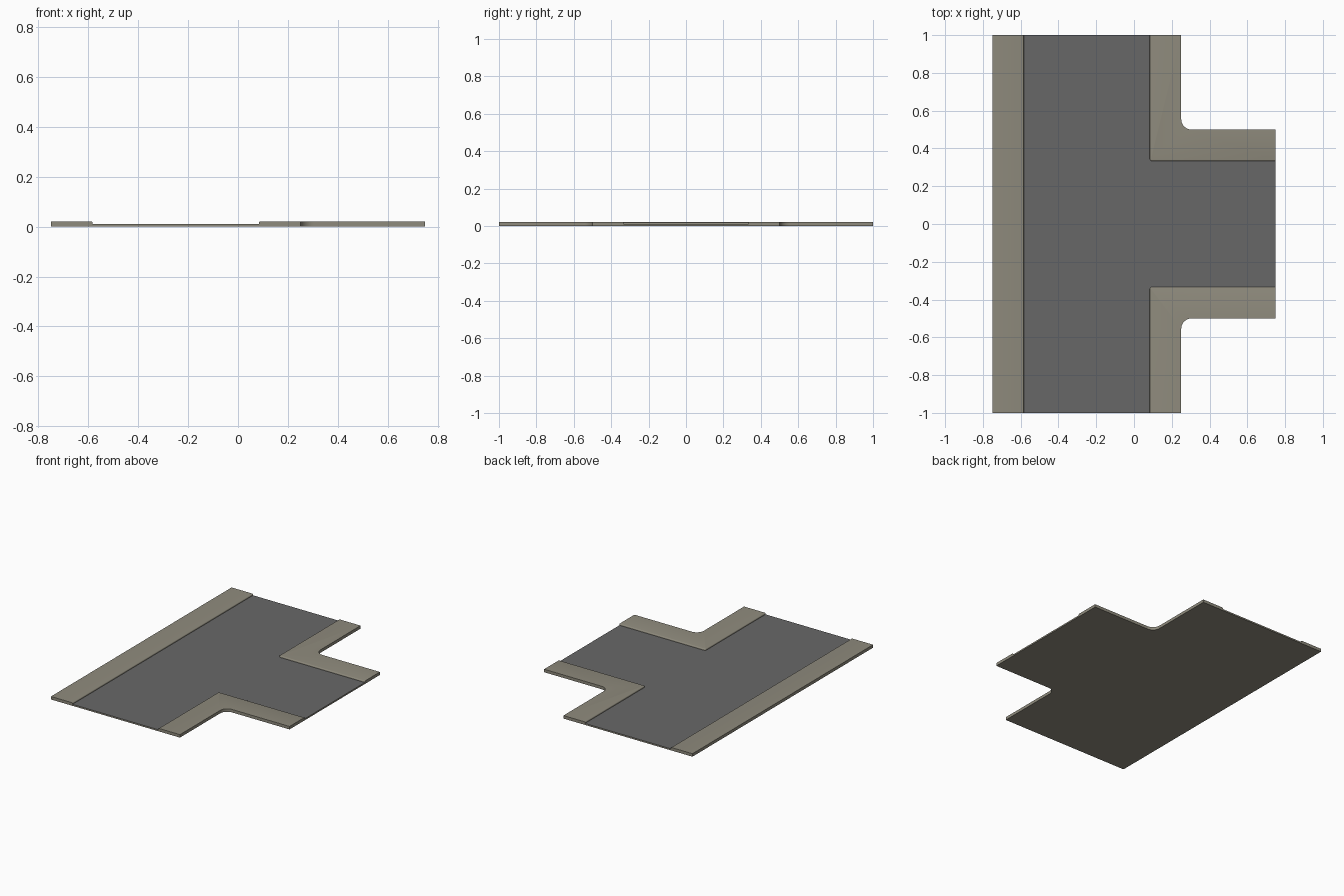
import bpy, bmesh, math

if "Cube" in bpy.data.objects:
    bpy.data.objects.remove(bpy.data.objects["Cube"])

CURB_H, ROAD_H, W = 0.021, 0.0105, 1 / 6
X0, X1, Y1 = -0.75, 0.75, 1.0
XR, YR = 0.25 - W, 0.5 - W      # road-side corner of the right pavements


def material(name, rgb):
    m = bpy.data.materials.new(name)
    m.diffuse_color = (*rgb, 1)
    m.use_nodes = True
    m.node_tree.nodes["Principled BSDF"].inputs["Base Color"].default_value = m.diffuse_color
    return m


pavement = material("pavement stone", (0.275, 0.258, 0.205))
asphalt = material("asphalt", (0.137, 0.137, 0.137))


def arc(cx, cy, r, a0, a1, n):
    return [(cx + r * math.cos(math.radians(a0 + (a1 - a0) * i / n)),
             cy + r * math.sin(math.radians(a0 + (a1 - a0) * i / n)))
            for i in range(n + 1)]


def slab(name, outline, height, mats, bevel_points=0):
    """Extrude an outline from z=0; round the top edge along its first points."""
    bm = bmesh.new()
    low = [bm.verts.new((x, y, 0)) for x, y in outline]
    top = [bm.verts.new((x, y, height)) for x, y in outline]
    n = len(outline)
    bm.faces.new(low)
    bm.faces.new(top)
    for i in range(n):
        j = (i + 1) % n
        bm.faces.new((low[i], low[j], top[j], top[i]))
    bmesh.ops.recalc_face_normals(bm, faces=bm.faces)
    edges = [bm.edges.get((top[i], top[i + 1])) for i in range(bevel_points - 1)]
    if edges:
        bmesh.ops.bevel(bm, geom=edges, offset=0.006, segments=3,
                        profile=0.5, affect='EDGES')
    # the last material goes on the upward face
    for f in bm.faces:
        if f.normal.z > 0.9:
            f.material_index = len(mats) - 1
    me = bpy.data.meshes.new(name)
    bm.to_mesh(me)
    bm.free()
    for m in mats:
        me.materials.append(m)
    ob = bpy.data.objects.new(name, me)
    bpy.context.collection.objects.link(ob)
    bpy.ops.object.select_all(action='DESELECT')
    ob.select_set(True)
    bpy.context.view_layer.objects.active = ob
    bpy.ops.object.shade_smooth_by_angle(angle=math.radians(35))
    return ob


# road-facing edge of the upper right pavement, with its small rounded corner
r = 0.012
inner = [(XR, Y1)] + arc(XR + r, YR + r, r, 180, 270, 5) + [(X1, YR)]

# road: stone-coloured base with an asphalt top
lower = [(x, -y) for x, y in reversed(inner)]
slab("road", [(X0 + W, -Y1), (X0 + W, Y1)] + inner + lower,
     ROAD_H, [pavement, asphalt])

# long straight pavement
slab("straight_pavement", [(X0 + W, -Y1), (X0 + W, Y1), (X0, Y1), (X0, -Y1)],
     CURB_H, [pavement], 2)

# corner pavements, mirrored across the side road
R = 0.055
outer = [(X1, 0.5)] + arc(0.25 + R, 0.5 + R, R, 270, 180, 10) + [(0.25, Y1)]
corner = slab("corner_pavements", inner + outer, CURB_H, [pavement], len(inner))
mirror = corner.modifiers.new("Mirror", 'MIRROR')
mirror.use_axis = (False, True, False)
